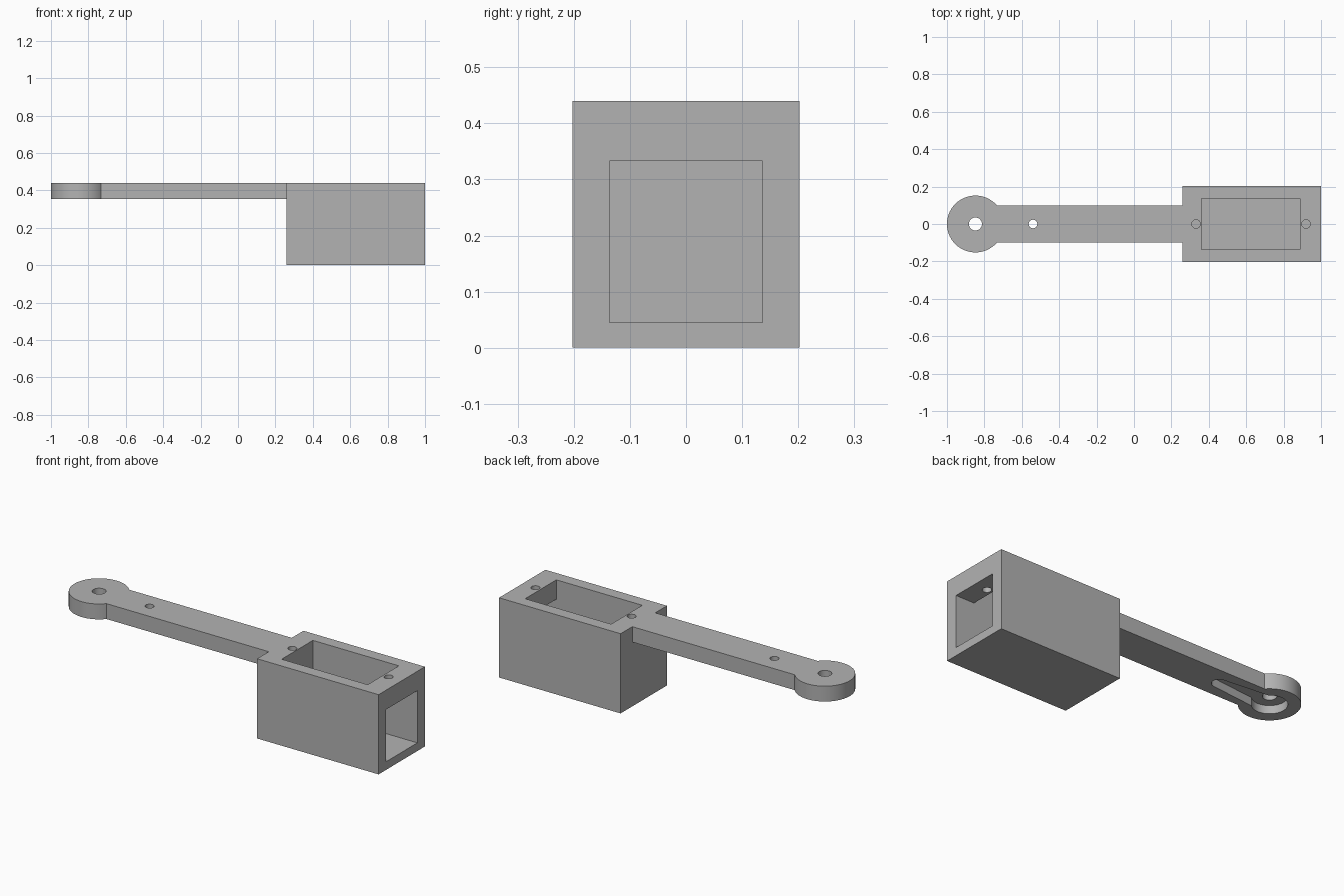
import bpy, bmesh, math
from mathutils import Vector

cube = bpy.data.objects.get("Cube")
if cube:
    bpy.data.objects.remove(cube, do_unlink=True)

grey = bpy.data.materials.new("plain grey")
grey.use_nodes = True
grey.diffuse_color = (0.45, 0.45, 0.45, 1)
grey.node_tree.nodes["Principled BSDF"].inputs["Base Color"].default_value = (0.45, 0.45, 0.45, 1)

HUB = -0.848           # x of the round end
TOP, UNDER = 0.44, 0.355


def prism(name, points, offset):
    """Solid made by sweeping a flat outline along an offset."""
    bm = bmesh.new()
    face = bm.faces.new([bm.verts.new(p) for p in points])
    moved = bmesh.ops.extrude_face_region(bm, geom=[face])["geom"]
    bmesh.ops.translate(bm, vec=Vector(offset),
                        verts=[v for v in moved if isinstance(v, bmesh.types.BMVert)])
    bmesh.ops.recalc_face_normals(bm, faces=bm.faces)
    mesh = bpy.data.meshes.new(name)
    bm.to_mesh(mesh)
    bm.free()
    mesh.materials.append(grey)
    obj = bpy.data.objects.new(name, mesh)
    bpy.context.collection.objects.link(obj)
    return obj


def arc(cx, radius, start, end, steps, z):
    return [(cx + radius * math.cos(start + (end - start) * i / steps),
             radius * math.sin(start + (end - start) * i / steps), z)
            for i in range(steps + 1)]


def combine(target, other, operation):
    mod = target.modifiers.new(other.name, 'BOOLEAN')
    mod.operation, mod.solver, mod.object = operation, 'EXACT', other
    bpy.context.view_layer.update()
    graph = bpy.context.evaluated_depsgraph_get()
    mesh = bpy.data.meshes.new_from_object(target.evaluated_get(graph))
    target.modifiers.clear()
    target.data = mesh
    bpy.data.objects.remove(other, do_unlink=True)


def keyhole(name, radius, half_width, tail, z, depth):
    """Round head at the hub with a tail running towards +x."""
    a = math.asin(half_width / radius)
    return prism(name, arc(HUB, radius, a, 2 * math.pi - a, 64, z) + tail, (0, 0, depth))


# Housing block
body = prism("servo_arm_bracket",
             [(0.258, -0.202, 0), (1, -0.202, 0), (1, 0.202, 0), (0.258, 0.202, 0)],
             (0, 0, TOP))

# Flat arm with round end
arm = keyhole("arm", 0.152, 0.1, [(0.3, -0.1, UNDER), (0.3, 0.1, UNDER)], UNDER, TOP - UNDER)
combine(body, arm, 'UNION')

# Cavity open through the top and the end
cavity = prism("cavity_cutter",
               [(x, -0.136, z) for x, z in ((0.362, 0.045), (1.1, 0.045), (1.1, 0.333),
                                            (0.887, 0.333), (0.887, 0.6), (0.362, 0.6))],
               (0, 0.272, 0))
combine(body, cavity, 'DIFFERENCE')

# Tapered recess under the round end
low = UNDER - 0.05
recess = keyhole("recess_cutter", 0.088, 0.064,
                 arc(HUB + 0.315, 0.038, -math.pi / 2, math.pi / 2, 24, low), low, 0.095)
combine(body, recess, 'DIFFERENCE')

# Screw holes
for x, radius in ((HUB, 0.035), (-0.54, 0.023), (0.332, 0.023), (0.92, 0.023)):
    hole = prism("hole_cutter", arc(x, radius, 0, 2 * math.pi, 32, 0.31)[:-1], (0, 0, 0.3))
    combine(body, hole, 'DIFFERENCE')

bpy.ops.object.select_all(action='DESELECT')
body.select_set(True)
bpy.context.view_layer.objects.active = body
bpy.ops.object.shade_smooth_by_angle(angle=math.radians(30))
